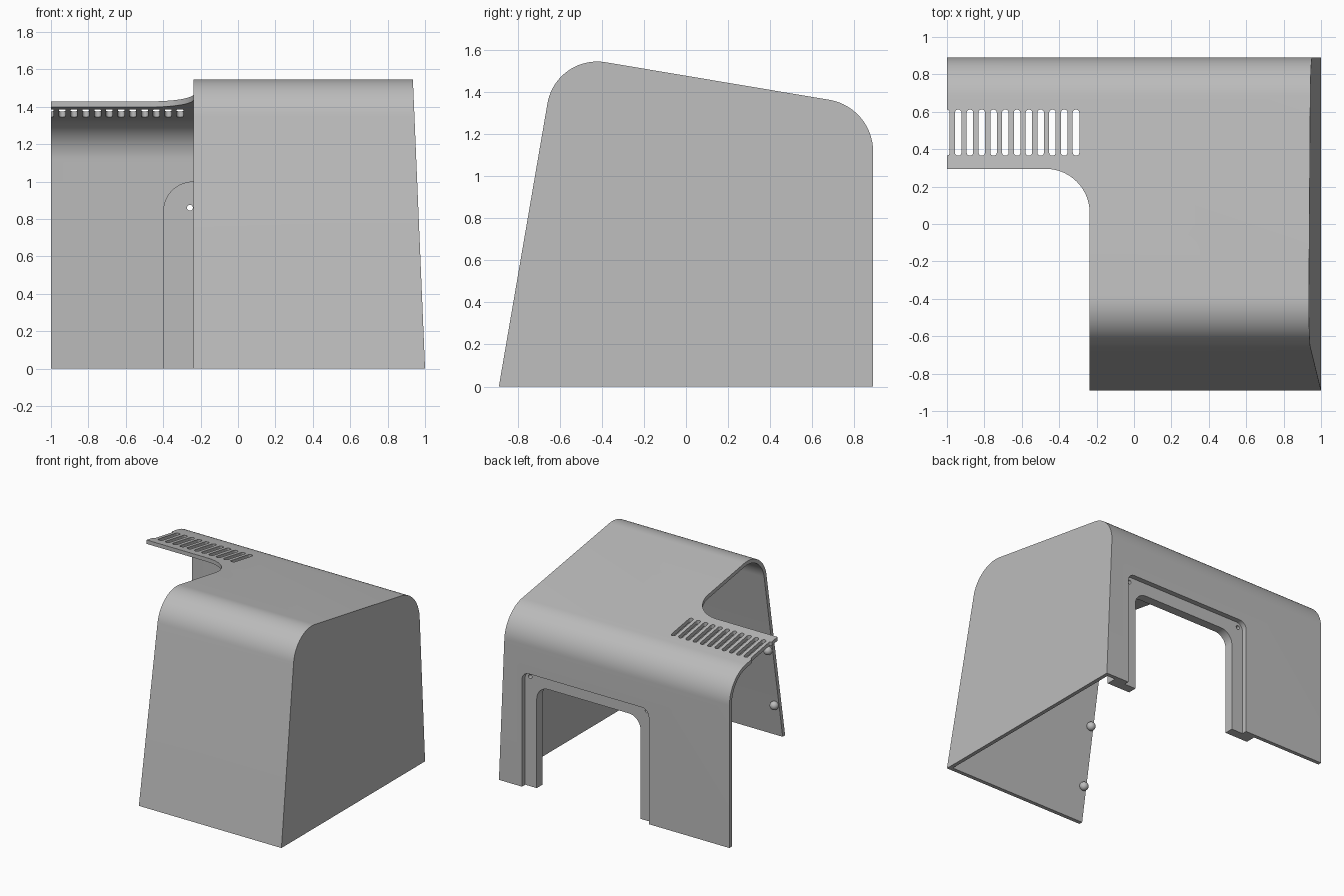
import bpy, bmesh, math
from mathutils import Vector

if "Cube" in bpy.data.objects:
    bpy.data.objects.remove(bpy.data.objects["Cube"])

grey = bpy.data.materials.new("light_grey_plastic")
grey.use_nodes = True
grey.diffuse_color = (0.5, 0.5, 0.5, 1)
grey.node_tree.nodes["Principled BSDF"].inputs["Base Color"].default_value = (0.5, 0.5, 0.5, 1)

WALL = 0.03
LEAN = 0.042          # inward lean of the closed side wall


def rounded(corners, steps=14):
    """Outline from (u, v, radius) corners, with each radius filleted."""
    out = []
    n = len(corners)
    for i, (u, v, r) in enumerate(corners):
        p = Vector((u, v))
        if r == 0:
            out.append(p)
            continue
        a = (Vector(corners[i - 1][:2]) - p).normalized()
        b = (Vector(corners[(i + 1) % n][:2]) - p).normalized()
        half = a.angle(b) / 2
        centre = p + (a + b).normalized() * r / math.sin(half)
        start = p + a * r / math.tan(half) - centre
        end = p + b * r / math.tan(half) - centre
        sweep = start.angle_signed(end)
        for k in range(steps + 1):
            t = -sweep * k / steps
            c, s = math.cos(t), math.sin(t)
            out.append(centre + Vector((start.x * c - start.y * s, start.x * s + start.y * c)))
    return out


def prism(name, outline, axis, lo, hi, lean=0):
    """Extrude a 2D outline along an axis; lean tilts the far end with height."""
    def place(p, d):
        if axis == "x":
            return (d, p.x, p.y)
        return (p.x, d, p.y) if axis == "y" else (p.x, p.y, d)
    bm = bmesh.new()
    near = [bm.verts.new(place(p, lo)) for p in outline]
    far = [bm.verts.new(place(p, hi - lean * p.y)) for p in outline]
    bm.faces.new(near)
    bm.faces.new(far)
    for i in range(len(near)):
        j = (i + 1) % len(near)
        bm.faces.new((near[i], near[j], far[j], far[i]))
    bmesh.ops.recalc_face_normals(bm, faces=bm.faces)
    mesh = bpy.data.meshes.new(name)
    bm.to_mesh(mesh)
    bm.free()
    ob = bpy.data.objects.new(name, mesh)
    bpy.context.collection.objects.link(ob)
    mesh.materials.append(grey)
    return ob


def combine(target, tool, operation="DIFFERENCE"):
    mod = target.modifiers.new(tool.name, "BOOLEAN")
    mod.operation, mod.object, mod.solver = operation, tool, "EXACT"
    bpy.context.view_layer.objects.active = target
    bpy.ops.object.modifier_apply(modifier=mod.name)
    bpy.data.objects.remove(tool)


def circle(u, v, r, n=16):
    return [Vector((u + r * math.cos(math.tau * k / n), v + r * math.sin(math.tau * k / n)))
            for k in range(n)]


def arch(left, right, top, radius, base):
    return rounded([(left, base, 0), (left, top, radius), (right, top, radius), (right, base, 0)])


def side_profile(inset, base):
    """Side outline: leaning front, sloping roof, upright back."""
    slope, pitch = 0.1716, 0.168
    front = -0.89 + inset * math.hypot(1, slope)
    roof = 1.478 - inset * math.hypot(1, pitch)
    back = 0.89 - inset
    y = (front + slope * roof) / (1 + slope * pitch)
    return rounded([(front + slope * base, base, 0), (y, roof - pitch * y, 0.24 - inset),
                    (back, roof - pitch * back, 0.25 - inset), (back, base, 0)], 20)


# Hollow cover, open below and at one end
cover = prism("cover_shell", side_profile(0, 0), "x", -1, 1, LEAN)
combine(cover, prism("hollow", side_profile(WALL, -0.2), "x", -1.2, 1 - WALL, LEAN))

# Rounded notch through the front and roof
notch = rounded([(-1.2, -1.2, 0), (-0.237, -1.2, 0), (-0.237, 0.295, 0.235), (-1.2, 0.295, 0)])
combine(cover, prism("notch", notch, "z", -0.5, 2))

# Row of vent slots in the roof strip
for i in range(12):
    x, w = -0.31 - 0.063 * i, 0.0175
    slot = rounded([(x - w, 0.365, w * 0.99), (x + w, 0.365, w * 0.99),
                    (x + w, 0.612, w * 0.99), (x - w, 0.612, w * 0.99)], 6)
    combine(cover, prism("vent_slot", slot, "z", 1.2, 1.7))

# Doorway in the back: inner frame, outer recess, opening and screw holes
combine(cover, prism("door_frame", arch(-0.4, 0.9, 1.0, 0.16, 0), "y", 0.78, 0.875), "UNION")
combine(cover, prism("door_recess", arch(-0.3, 0.8, 0.9, 0.06, -0.2), "y", 0.85, 1.1))
combine(cover, prism("doorway", arch(-0.2, 0.7, 0.8, 0.1, -0.2), "y", 0.6, 1.1))
for x in (-0.257, 0.757):
    combine(cover, prism("screw_hole", circle(x, 0.86, 0.016), "y", 0.6, 1.1))

bpy.ops.object.select_all(action="DESELECT")
cover.select_set(True)
bpy.context.view_layer.objects.active = cover
bpy.ops.object.shade_smooth_by_angle(angle=math.radians(25))

# Locating knobs inside the free edge of the front wall
for label, z in (("lower", 0.26), ("upper", 0.72)):
    bpy.ops.mesh.primitive_uv_sphere_add(segments=20, ring_count=12, radius=0.033,
                                         location=(-0.205, -0.89 + 0.1716 * z + 0.045, z))
    knob = bpy.context.object
    knob.name = label + "_knob"
    knob.data.materials.append(grey)
    bpy.ops.object.shade_smooth()
